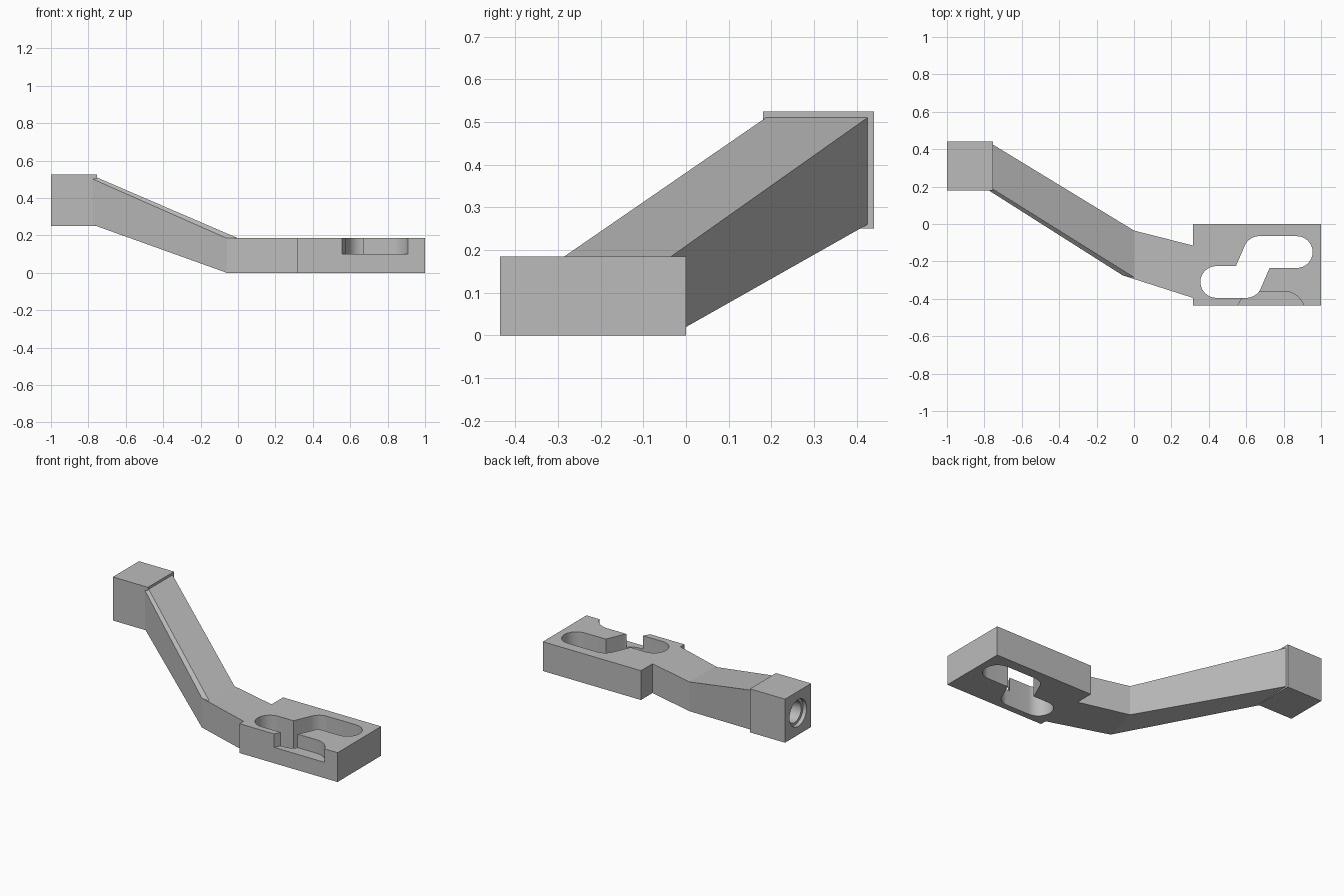
import bpy, bmesh
from math import radians, cos, sin, pi
from mathutils import Matrix

cube = bpy.data.objects.get("Cube")
if cube:
    bpy.data.objects.remove(cube, do_unlink=True)

grey = bpy.data.materials.new("plain grey")
grey.use_nodes = True
colour = (0.5, 0.5, 0.5, 1)
grey.diffuse_color = colour
grey.node_tree.nodes["Principled BSDF"].inputs["Base Color"].default_value = colour


def finish(name, bm):
    """Turn a bmesh into a grey object."""
    bmesh.ops.recalc_face_normals(bm, faces=bm.faces)
    mesh = bpy.data.meshes.new(name)
    bm.to_mesh(mesh)
    bm.free()
    mesh.materials.append(grey)
    obj = bpy.data.objects.new(name, mesh)
    bpy.context.collection.objects.link(obj)
    return obj


def prism(name, outline, z0, z1):
    bm = bmesh.new()
    face = bm.faces.new([bm.verts.new((x, y, z0)) for x, y in outline])
    top = bmesh.ops.extrude_face_region(bm, geom=[face])["geom"]
    verts = [v for v in top if isinstance(v, bmesh.types.BMVert)]
    bmesh.ops.translate(bm, verts=verts, vec=(0, 0, z1 - z0))
    return finish(name, bm)


def box(name, x0, x1, y0, y1, z0, z1):
    return prism(name, [(x0, y0), (x1, y0), (x1, y1), (x0, y1)], z0, z1)


def rod_x(name, x0, x1, y, z, radius):
    bm = bmesh.new()
    place = Matrix.Translation(((x0 + x1) / 2, y, z)) @ Matrix.Rotation(pi / 2, 4, 'Y')
    bmesh.ops.create_cone(bm, cap_ends=True, segments=48, radius1=radius,
                          radius2=radius, depth=x1 - x0, matrix=place)
    return finish(name, bm)


def arc(cx, cy, r, start, end, steps=16):
    angles = [radians(start + (end - start) * i / steps) for i in range(steps + 1)]
    return [(cx + r * cos(a), cy + r * sin(a)) for a in angles]


def activate(obj):
    bpy.ops.object.select_all(action='DESELECT')
    obj.select_set(True)
    bpy.context.view_layer.objects.active = obj


def carve(obj, cutters):
    """Subtract each cutter, then smooth the round walls."""
    activate(obj)
    for cutter in cutters:
        cutter.hide_render = True
        mod = obj.modifiers.new("cut", 'BOOLEAN')
        mod.operation = 'DIFFERENCE'
        mod.solver = 'EXACT'
        mod.object = cutter
        bpy.ops.object.modifier_apply(modifier=mod.name)
        bpy.data.objects.remove(cutter, do_unlink=True)
    activate(obj)
    bpy.ops.object.shade_smooth_by_angle(angle=radians(30))


THICK = 0.185

# Mounting block with a stepped through slot and a shallow front notch
block = box("mounting_block", 0.315, 1, -0.435, 0, 0, THICK)
r = 0.085
slot = (arc(0.44, -0.31, r, 90, 270) + arc(0.6, -0.31, r, -90, -25)
        + [(0.725, -0.235)] + arc(0.87, -0.15, r, -90, 90)
        + arc(0.67, -0.15, r, 90, 155) + [(0.545, -0.225)])
notch = ([(0.519, -0.5), (0.597, -0.36)] + arc(0.8, -0.475, 0.115, 90, 0)
         + [(0.915, -0.5)])
carve(block, [prism("slot_cutter", slot, -0.1, 0.3),
              prism("notch_cutter", notch, 0.1, 0.3)])

# Bent arm: five-sided sections from the block, through the bend, to the head
sections = [
    [(0.315, -0.395, 0), (0.315, -0.115, 0), (0.315, -0.115, THICK),
     (0.315, -0.385, THICK), (0.315, -0.395, THICK)],
    [(-0.06, -0.275, 0), (0, -0.035, 0), (0, -0.035, THICK),
     (0, -0.285, THICK), (-0.06, -0.275, THICK)],
    [(-0.785, 0.185, 0.26), (-0.755, 0.425, 0.26), (-0.755, 0.425, 0.51),
     (-0.755, 0.187, 0.51), (-0.785, 0.185, 0.505)],
]
bm = bmesh.new()
rings = [[bm.verts.new(p) for p in s] for s in sections]
for a, b in zip(rings, rings[1:]):
    for i in range(5):
        j = (i + 1) % 5
        bm.faces.new((a[i], a[j], b[j], b[i]))
bm.faces.new(rings[0])
bm.faces.new(rings[-1])
finish("bent_arm", bm)

# Head block with a counterbored socket in its outer end
head = box("head_block", -1, -0.755, 0.18, 0.44, 0.25, 0.525)
carve(head, [rod_x("counterbore_cutter", -1.1, -0.975, 0.31, 0.388, 0.085),
             rod_x("socket_cutter", -1.1, -0.8, 0.31, 0.388, 0.067)])
